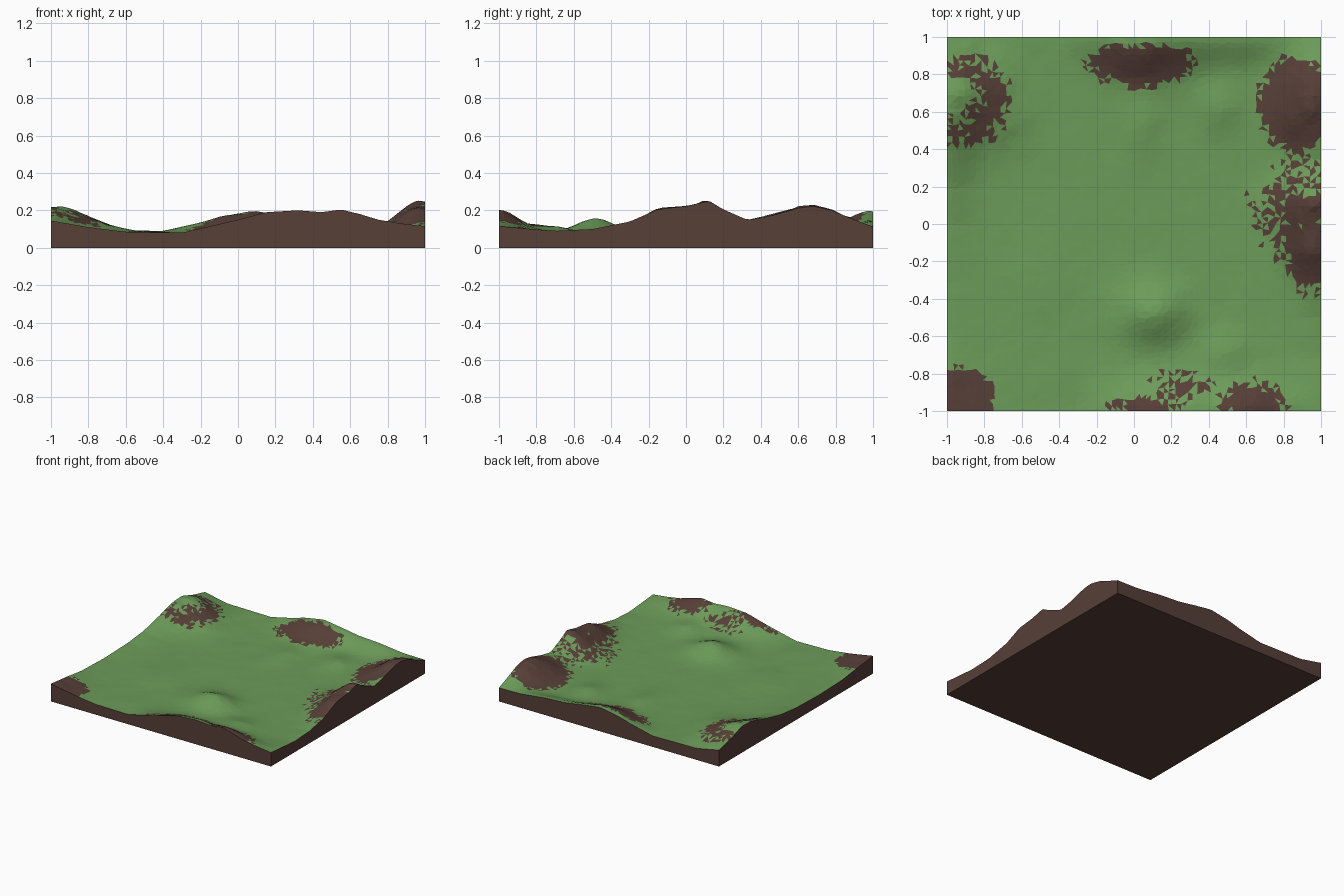
import bpy, bmesh, math, random
from mathutils import Vector, noise

if "Cube" in bpy.data.objects:
    bpy.data.objects.remove(bpy.data.objects["Cube"])

random.seed(4)
N = 64
BASE = 0.075

# Edge height profiles: (position along edge, height)
FRONT = [(-1, .145), (-.8, .11), (-.6, .085), (-.3, .08), (-.15, .115), (0, .15), (.15, .19),
         (.32, .2), (.45, .19), (.55, .205), (.65, .18), (.75, .15), (.87, .13), (1, .115)]
BACK = [(-1, .135), (-.8, .095), (-.4, .09), (-.2, .135), (-.1, .165), (.08, .197), (.24, .175),
        (.4, .15), (.58, .14), (.8, .115), (1, .112)]
LEFT = [(-1, .145), (-.8, .125), (-.6, .1), (-.3, .092), (0, .1), (.2, .12), (.4, .165),
        (.58, .212), (.7, .218), (.85, .17), (1, .135)]
RIGHT = [(-1, .115), (-.7, .09), (-.5, .1), (-.3, .14), (-.15, .205), (0, .222), (.12, .25),
         (.2, .205), (.33, .148), (.45, .17), (.6, .212), (.68, .222), (.78, .2), (.9, .15), (1, .112)]

# Hills: x, y, radius x, radius y, height
HILLS = [(-.97, .67, .26, .24, .125), (.05, .98, .22, .18, .11), (.95, .65, .17, .2, .13),
         (.98, .08, .2, .17, .14), (.95, -.15, .15, .15, .06), (-1, -1, .2, .2, .06),
         (.15, -1, .22, .17, .09), (.6, -1, .2, .16, .09), (.1, -.48, .17, .15, .08),
         (.48, -.7, .12, .12, .03), (.46, .62, .11, .14, .03), (.05, .52, .1, .18, .02),
         (-.68, .52, .12, .12, .015), (-.48, -.3, .15, .2, .01)]

# Bare earth patches: x, y, radius x, radius y, raggedness
PATCHES = [(-.92, .66, .26, .24, .25), (.03, .87, .29, .14, .25), (.86, .64, .2, .27, .2),
           (.9, .07, .24, .22, .8), (.94, -.18, .13, .19, .3), (-.93, -.92, .18, .16, .15),
           (.06, -.98, .18, .06, .5), (.25, -.87, .13, .07, .9), (.63, -.95, .18, .11, .4)]
# Grassy crowns inside the patches
CROWNS = [(-.96, .67, .15, .14, .5), (.04, 1, .3, .06, .6)]


def profile(points, t):
    for (a, ha), (b, hb) in zip(points, points[1:]):
        if t <= b:
            return ha + (hb - ha) * (t - a) / (b - a)
    return points[-1][1]


def raw(x, y):
    bump = sum(h * math.exp(-((x - a) / rx) ** 2 - ((y - b) / ry) ** 2)
               for a, b, rx, ry, h in HILLS)
    rough = sum(noise.noise(Vector((x * f + 3.1, y * f + 7.7, .5))) / f for f in (6, 12, 24))
    return BASE + .008 * (x * x + y * y) + bump + rough * (.012 + .55 * bump)


def fall(d):
    return math.exp(-(d / .13) ** 2)


def sides_fitted(x, y):
    return (raw(x, y) + (profile(LEFT, y) - raw(-1, y)) * fall(x + 1)
            + (profile(RIGHT, y) - raw(1, y)) * fall(1 - x))


def height(x, y):
    return (sides_fitted(x, y) + (profile(FRONT, x) - sides_fitted(x, -1)) * fall(y + 1)
            + (profile(BACK, x) - sides_fitted(x, 1)) * fall(1 - y))


def inside(areas, x, y):
    return any(math.hypot((x - a) / rx, (y - b) / ry) < 1 + random.uniform(-r, r * .5)
               for a, b, rx, ry, r in areas)


def material(name, color):
    m = bpy.data.materials.new(name)
    m.diffuse_color = (*color, 1)
    m.use_nodes = True
    m.node_tree.nodes["Principled BSDF"].inputs["Base Color"].default_value = m.diffuse_color
    return m


def make_object(name, bm, mats):
    mesh = bpy.data.meshes.new(name)
    bm.to_mesh(mesh)
    bm.free()
    for m in mats:
        mesh.materials.append(m)
    bpy.context.collection.objects.link(bpy.data.objects.new(name, mesh))


grass = material("grass", (.15, .33, .10))
earth = material("earth", (.095, .05, .039))

# Ground surface: displaced, triangulated grid with bare patches
bm = bmesh.new()
bmesh.ops.create_grid(bm, x_segments=N, y_segments=N, size=1)
for v in bm.verts:
    x, y = v.co.x, v.co.y
    if max(abs(x), abs(y)) < .99:
        x += random.uniform(-.008, .008)
        y += random.uniform(-.008, .008)
    v.co = (x, y, height(x, y))
bmesh.ops.triangulate(bm, faces=bm.faces[:])
for f in bm.faces:
    c = f.calc_center_median()
    if inside(PATCHES, c.x, c.y) and not inside(CROWNS, c.x, c.y):
        f.material_index = 1
make_object("ground_surface", bm, [grass, earth])

# Earth block: four side walls following the edge profiles, and a flat base
bm = bmesh.new()
steps = [-1 + 2 * i / N for i in range(N)]
rim = ([(t, -1) for t in steps] + [(1, t) for t in steps]
       + [(-t, 1) for t in steps] + [(-1, -t) for t in steps])
low = [bm.verts.new((x, y, 0)) for x, y in rim]
top = [bm.verts.new((x, y, height(x, y))) for x, y in rim]
for i in range(len(rim)):
    j = (i + 1) % len(rim)
    bm.faces.new((low[i], low[j], top[j], top[i]))
bm.faces.new(low[::-1])
make_object("earth_block", bm, [earth])
